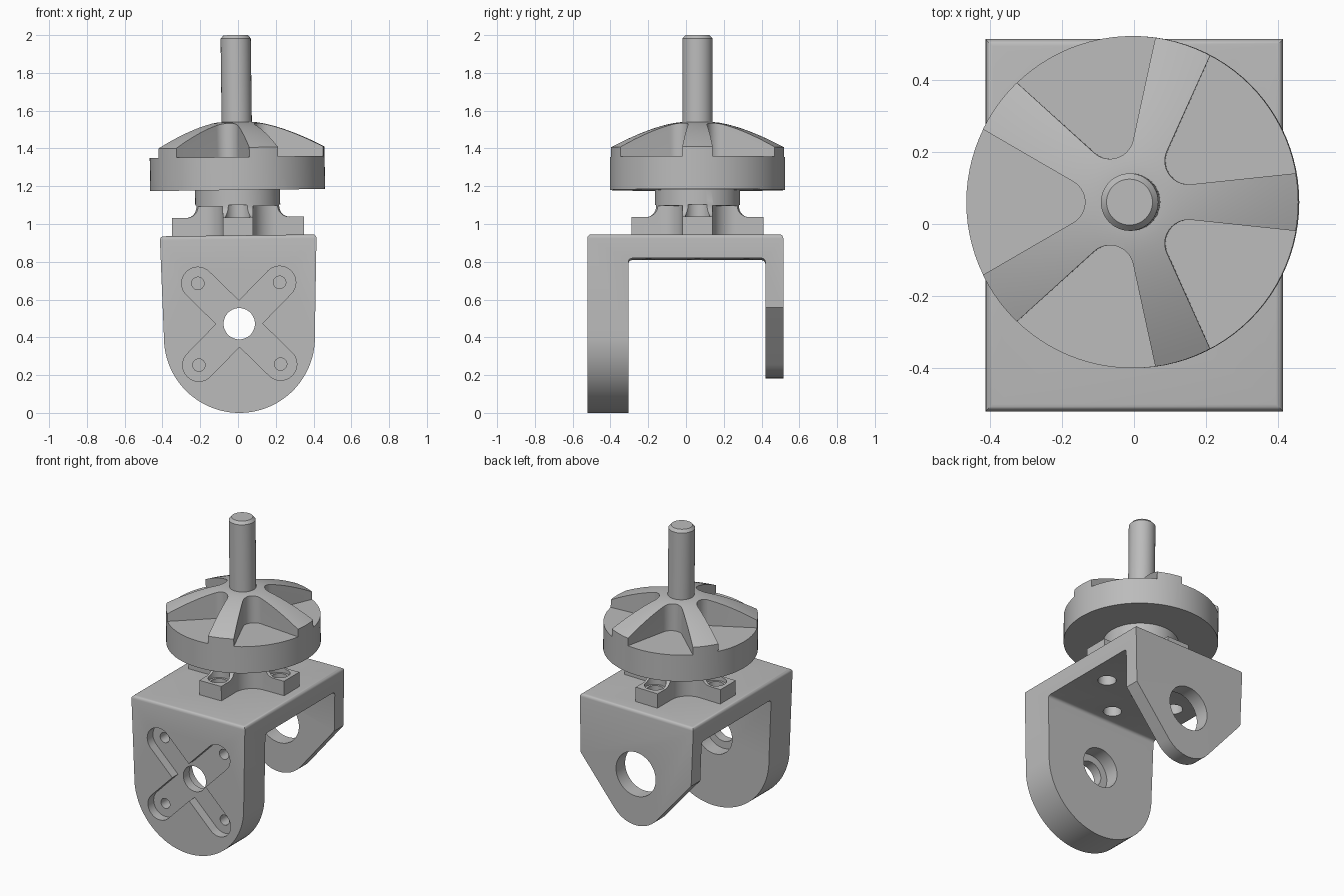
import bpy, bmesh
from math import sin, cos, pi, radians
from mathutils import Matrix

cube = bpy.data.objects.get("Cube")
if cube:
    bpy.data.objects.remove(cube, do_unlink=True)

grey = bpy.data.materials.new("plain_grey")
grey.use_nodes = True
colour = (0.5, 0.5, 0.5, 1)
grey.diffuse_color = colour
grey.node_tree.nodes["Principled BSDF"].inputs["Base Color"].default_value = colour

AXIS_Y = 0.061       # motor axis
HUB_Z = 0.472        # front leg bore height


def arc(cx, cy, r, a, b, n=16):
    """Points on an arc, angles in degrees."""
    return [(cx + r * cos(radians(a + (b - a) * i / n)),
             cy + r * sin(radians(a + (b - a) * i / n))) for i in range(n + 1)]


def spin2d(p, a):
    return (p[0] * cos(a) - p[1] * sin(a), p[0] * sin(a) + p[1] * cos(a))


def to_object(name, bm):
    bmesh.ops.recalc_face_normals(bm, faces=bm.faces)
    mesh = bpy.data.meshes.new(name)
    bm.to_mesh(mesh)
    bm.free()
    mesh.materials.append(grey)
    ob = bpy.data.objects.new(name, mesh)
    bpy.context.collection.objects.link(ob)
    return ob


def prism(name, pts, a, b, axis="z", bevel=None, width=0.02):
    """Extrude an outline along z or y; bevel edges chosen by a rule."""
    bm = bmesh.new()
    place = (lambda p, h: (p[0], p[1], h)) if axis == "z" else (lambda p, h: (p[0], h, p[1]))
    low = [bm.verts.new(place(p, a)) for p in pts]
    high = [bm.verts.new(place(p, b)) for p in pts]
    bm.faces.new(low)
    bm.faces.new(high)
    for i in range(len(pts)):
        j = (i + 1) % len(pts)
        bm.faces.new((low[i], low[j], high[j], high[i]))
    if bevel:
        bmesh.ops.recalc_face_normals(bm, faces=bm.faces)
        edges = [e for e in bm.edges if bevel(*[v.co for v in e.verts])]
        bmesh.ops.bevel(bm, geom=edges, offset=width, segments=4, profile=0.5, affect="EDGES")
    return to_object(name, bm)


def rod(x, y, r, a, b, axis="z", n=32):
    return prism("cutter", arc(x, y, r, 0, 360, n)[:-1], a, b, axis)


def lathe(name, profile, steps=96):
    """Revolve (radius, height) points about the motor axis."""
    bm = bmesh.new()
    verts = [bm.verts.new((r, 0, z)) for r, z in profile]
    edges = [bm.edges.new(pair) for pair in zip(verts, verts[1:])]
    bmesh.ops.spin(bm, geom=verts + edges, cent=(0, 0, 0), axis=(0, 0, 1),
                   angle=2 * pi, steps=steps, use_duplicate=False)
    bmesh.ops.remove_doubles(bm, verts=bm.verts, dist=1e-5)
    bmesh.ops.translate(bm, verts=bm.verts, vec=(0, AXIS_Y, 0))
    return to_object(name, bm)


def combine(ob, others, operation="DIFFERENCE"):
    for other in others:
        mod = ob.modifiers.new("bool", "BOOLEAN")
        mod.operation, mod.solver, mod.object = operation, "EXACT", other
    bpy.context.view_layer.update()
    result = bpy.data.meshes.new_from_object(
        ob.evaluated_get(bpy.context.evaluated_depsgraph_get()))
    ob.modifiers.clear()
    ob.data = result
    for other in others:
        bpy.data.objects.remove(other, do_unlink=True)


# Bracket block with softened top rim
outline = [(0.415, 0.94), (-0.415, 0.94)] + arc(0, 0.4, 0.4, 178, 362, 48)
bracket = prism("bracket", outline, -0.522, 0.515, "y",
                lambda p, q: p.z > 0.93 and q.z > 0.93)

# Gap between the legs
gap = prism("cutter", [(-0.6, -0.1), (0.6, -0.1), (0.6, 0.814), (-0.6, 0.814)],
            -0.305, 0.42, "y",
            lambda p, q: p.z > 0.8 and q.z > 0.8 and abs(p.x - q.x) > 0.5)

# Tapered, rounded tip of the back leg
tip = arc(0, 0.383, 0.2, -140, -40)
trim = prism("cutter", [(-0.5, 0.668)] + tip + [(0.5, 0.668), (0.5, -0.1), (-0.5, -0.1)],
             0.4, 0.6, "y")
combine(bracket, [gap, trim])

# Bores through the legs
combine(bracket, [rod(0, 0.52, 0.145, 0.4, 0.6, "y", 48),
                  rod(0, HUB_Z, 0.083, -0.6, -0.25, "y", 48),
                  rod(0, HUB_Z, 0.13, -0.4, -0.25, "y", 48)])

# Crossed mounting slots and screw holes in the front leg
for turn in (45, -45):
    slot = [spin2d(p, radians(turn)) for p in
            arc(0.306, 0, 0.086, -90, 90) + arc(-0.306, 0, 0.086, 90, 270)]
    combine(bracket, [prism("cutter", [(x, z + HUB_Z) for x, z in slot], -0.6, -0.462, "y")])
screws = [spin2d((0.306, 0), pi / 4 + k * pi / 2) for k in range(4)]
combine(bracket, [rod(x, z + HUB_Z, 0.033, -0.5, -0.38, "y") for x, z in screws])

# Motor mount: four lugs swept up into a round neck
plan = []
for k in range(4):
    lug = [(0.35, -0.08), (0.35, 0.08)] + arc(0.2, 0.2, 0.12, 270, 180, 12)
    plan += [spin2d(p, k * pi / 2) for p in lug]
mount = prism("motor_mount", [(x, y + AXIS_Y) for x, y in plan], 0.94, 1.12)
sweep = lathe("cutter", [(0, 0.9), (0.4, 0.9), (0.4, 1.035)]
              + arc(0.285, 1.095, 0.06, 270, 180, 10) + [(0.225, 1.2), (0, 1.2)])
combine(mount, [sweep], "INTERSECT")
combine(mount, [rod(0, AXIS_Y, 0.225, 1.095, 1.18, "z", 96)], "UNION")

# Screw holes through mount and plate
holes = [spin2d((0.26, 0), k * pi / 2) for k in range(4)]
combine(mount, [rod(x, y + AXIS_Y, 0.065, 1.01, 1.1) for x, y in holes])
combine(mount, [rod(x, y + AXIS_Y, 0.05, 0.9, 1.05) for x, y in holes])
combine(bracket, [rod(x, y + AXIS_Y, 0.055, 0.7, 1.0) for x, y in holes + [(0, 0)]])

# Domed rotor bell
dome = [(0.463 - 0.383 * t, 1.405 + 0.135 * (1 - (1 - t) ** 1.5)) for t in
        [i / 14 for i in range(15)]]
rotor = lathe("rotor_bell", [(0, 1.18), (0.463, 1.18)] + dome + [(0, 1.54)])

# Five wedge pockets open at the rim
wedge = arc(0.196, 0, 0.066, 240, 120, 14)
wedge = [(0.6, -0.309)] + wedge[::-1][::-1][::-1][::-1] + [(0.6, 0.309)]
wedge = [(0.6, -0.309)] + sorted(wedge[1:-1], key=lambda p: p[1]) + [(0.6, 0.309)]
pockets = []
for k in range(5):
    pts = [spin2d(p, pi + k * 2 * pi / 5) for p in wedge]
    pockets.append(prism("cutter", [(x, y + AXIS_Y) for x, y in pts], 1.355, 1.7))
combine(rotor, pockets)

# Shaft with chamfered end
shaft = lathe("shaft", [(0, 1.5), (0.08, 1.5), (0.08, 1.982), (0.064, 2.0), (0, 2.0)], 48)

# Slight lean of the whole assembly, then shading
lean = Matrix.Translation((0.0125, 0, 0)) @ Matrix.Rotation(-0.0125, 4, "Y")
for ob in (bracket, mount, rotor, shaft):
    ob.data.transform(lean)
    bpy.ops.object.select_all(action="DESELECT")
    ob.select_set(True)
    bpy.context.view_layer.objects.active = ob
    bpy.ops.object.shade_smooth_by_angle(angle=radians(30))
